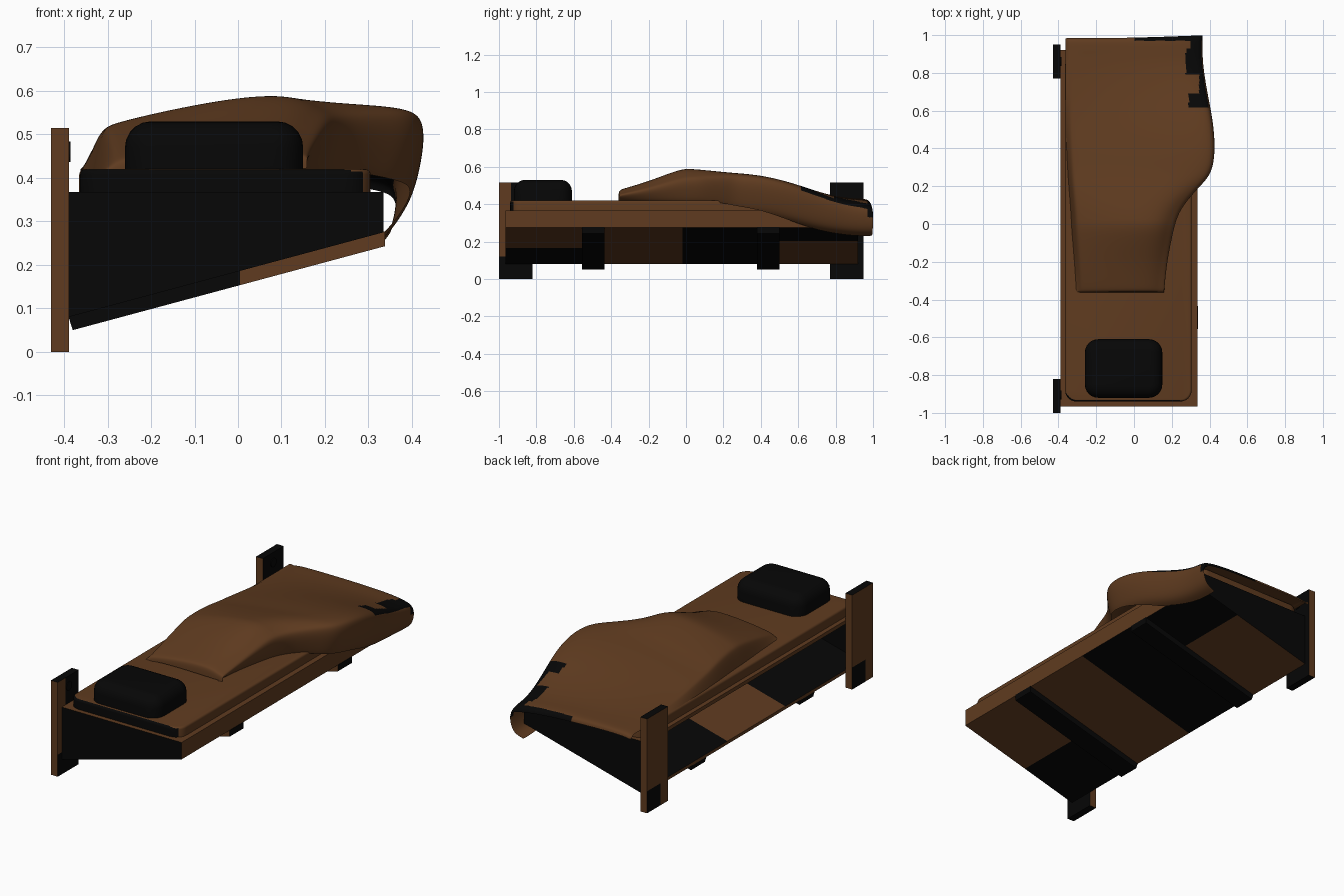
import bpy, bmesh
from mathutils import Vector

if "Cube" in bpy.data.objects:
    bpy.data.objects.remove(bpy.data.objects["Cube"])


def material(name, col):
    m = bpy.data.materials.new(name)
    m.diffuse_color = (*col, 1)
    m.use_nodes = True
    m.node_tree.nodes["Principled BSDF"].inputs["Base Color"].default_value = m.diffuse_color
    return m


BROWN = material("brown", (0.115, 0.044, 0.014))
BLACK = material("black", (0.002, 0.002, 0.002))


def finish(bm, name, rule=None, smooth=False):
    """Turn bmesh into an object; rule(centre, normal) gives 0 brown / 1 black."""
    bmesh.ops.recalc_face_normals(bm, faces=bm.faces)
    for f in bm.faces:
        if rule:
            f.material_index = int(rule(f.calc_center_median(), f.normal))
        f.smooth = smooth
    me = bpy.data.meshes.new(name)
    bm.to_mesh(me)
    bm.free()
    me.materials.append(BROWN)
    me.materials.append(BLACK)
    ob = bpy.data.objects.new(name, me)
    bpy.context.collection.objects.link(ob)
    if smooth:
        bpy.ops.object.select_all(action='DESELECT')
        ob.select_set(True)
        bpy.context.view_layer.objects.active = ob
        bpy.ops.object.shade_smooth_by_angle(angle=0.7)
    return ob


def prism(profile, y0, y1):
    """Extrude an x-z profile along y."""
    bm = bmesh.new()
    f = bm.faces.new([bm.verts.new((x, y0, z)) for x, z in profile])
    r = bmesh.ops.extrude_face_region(bm, geom=[f])
    bmesh.ops.translate(bm, verts=[v for v in r["geom"] if isinstance(v, bmesh.types.BMVert)],
                        vec=(0, y1 - y0, 0))
    return bm


def box(x0, x1, y0, y1, z0, z1):
    return prism([(x0, z0), (x1, z0), (x1, z1), (x0, z1)], y0, y1)


def cut(bm, axis, *values):
    for v in values:
        co, no = Vector(), Vector()
        co[axis], no[axis] = v, 1
        bmesh.ops.bisect_plane(bm, geom=bm.verts[:] + bm.edges[:] + bm.faces[:],
                               plane_co=co, plane_no=no)


def rounded_box(dims, corner, rim):
    """Box with rounded plan corners and a rounded top rim."""
    bm = box(*dims)
    bmesh.ops.bevel(bm, geom=[e for e in bm.edges if abs(e.verts[0].co.z - e.verts[1].co.z) > 0.01],
                    offset=corner, segments=6, profile=0.5, affect='EDGES')
    bmesh.ops.bevel(bm, geom=[e for e in bm.edges if all(v.co.z > dims[5] - 1e-4 for v in e.verts)],
                    offset=rim, segments=5, profile=0.5, affect='EDGES')
    return bm


# wedge frame, open towards the wall: a folded shell plus two end panels
def frame_rule(c, n):
    if abs(n.y) > 0.5:
        return True
    if n.z > 0.5 and c.z < 0.3:
        return c.y < -0.3 or 0.2 < c.y < 0.75
    if n.z < -0.3 and c.z < 0.3:
        if c.y < -0.5:
            return c.x < -0.07
        if c.y < -0.02:
            return False
        return c.y < 0.5 or c.x > 0.07
    return False


wedge = [(-0.39, 0.08), (0.335, 0.275), (0.335, 0.367), (-0.39, 0.367)]
inner = [(-0.39, 0.347), (0.315, 0.347), (0.315, 0.287), (-0.39, 0.097)]
bm = prism(wedge + inner, -0.945, 0.90)
cut(bm, 1, -0.5, -0.3, -0.02, 0.2, 0.38, 0.5, 0.75)
cut(bm, 0, -0.07, 0.07)
finish(bm, "frame_shell", frame_rule)
for name, y in (("front_panel", -0.965), ("back_panel", 0.90)):
    bm = prism(wedge, y, y + 0.02)
    cut(bm, 0, -0.07, 0.07)
    finish(bm, name, frame_rule)

# battens under the frame
for i, y in enumerate((-0.555, 0.38)):
    bm = prism([(-0.39, 0.082), (-0.38, 0.05), (0.338, 0.243), (0.338, 0.277)], y, y + 0.12)
    cut(bm, 0, 0.005)
    finish(bm, f"batten_{i}", lambda c, n: not (n.y < -0.5 and c.x > 0))


# wall posts with bolt heads
def front_post_rule(c, n):
    if n.x > 0.5:
        return c.y > -0.935 or c.z < 0.12
    if n.x < -0.5:
        return c.y > -0.935 and c.z < 0.12
    return abs(n.z) > 0.5


def back_post_rule(c, n):
    if n.x < -0.5:
        return c.y > 0.835 and c.z < 0.12
    return n.x > 0.5 or abs(n.z) > 0.5


for name, y, by, rule in (("front_post", -1.0, -0.905, front_post_rule),
                          ("back_post", 0.77, 0.86, back_post_rule)):
    bm = box(-0.43, -0.389, y, y + 0.18, 0, 0.515)
    cut(bm, 1, y + 0.065)
    cut(bm, 2, 0.12)
    finish(bm, name, rule)
    bpy.ops.mesh.primitive_cylinder_add(vertices=24, radius=0.024, depth=0.006,
                                        location=(-0.388, by, 0.46), rotation=(0, 1.5708, 0))
    bolt = bpy.context.object
    bolt.name = name + "_bolt"
    bolt.data.materials.append(BLACK)

# mattress and pillow
bm = rounded_box((-0.365, 0.305, -0.94, 0.90, 0.36, 0.42), 0.06, 0.012)
finish(bm, "mattress", lambda c, n: n.y < (-0.7 if c.x > 0 else -0.2) and c.z < 0.419, True)
bm = rounded_box((-0.26, 0.15, -0.92, -0.61, 0.415, 0.53), 0.07, 0.06)
finish(bm, "pillow", lambda c, n: True, True)

# blanket: y, left x, right x, left / peak / right shoulder z, right hem z
# (the foot end is left open, its right side curling under the frame)
rows = [(-0.362, -.305, .16, .424, .424, .424, .42),
        (-0.360, -.305, .16, .445, .478, .455, .42),
        (-0.340, -.306, .162, .455, .487, .462, .42),
        (-0.20, -.315, .175, .49, .528, .495, .42),
        (-0.03, -.33, .21, .525, .603, .553, .42),
        (0.03, -.332, .227, .525, .601, .556, .42),
        (0.10, -.337, .26, .522, .593, .558, .42),
        (0.20, -.345, .35, .51, .58, .562, .405),
        (0.27, -.35, .416, .495, .57, .565, .39),
        (0.40, -.357, .432, .478, .556, .556, .37),
        (0.55, -.362, .419, .455, .521, .522, .315),
        (0.70, -.362, .388, .44, .47, .467, .26),
        (0.85, -.362, .364, .43, .43, .418, .235),
        (0.94, -.362, .364, .428, .424, .405, .23),
        (0.978, -.362, .364, .424, .415, .395, .23),
        (0.984, -.362, .364, .405, .39, .37, .235)]
bm = bmesh.new()
grid = []
for y, xl, xr, zl, zp, zr, zb in rows:
    w = xr - xl
    base = min(0.42, zl - 0.004)
    tall = zr - zb
    curl = max(0.0, min(1.0, (y - 0.4) / 0.4))
    pts = [(xl, base), (xl + 0.02, zl - 0.012), (xl + 0.04, zl), (xl + 0.4 * w, (zl + zp) / 2 + 0.005),
           (xl + 0.8 * w, zp), (xr - 0.03, zr), (xr, zr - 0.12 * tall), (xr, zr - 0.45 * tall),
           (xr - 0.02, zb + 0.12 * tall), (xr - 0.03 - 0.045 * curl, zb)]
    yo = 0.015 if y > 0.95 else 0
    grid.append([bm.verts.new((x, y + yo * max(0, x) / 0.36, z)) for x, z in pts])
for a, b in zip(grid, grid[1:]):
    for i in range(len(a) - 1):
        bm.faces.new((a[i], a[i + 1], b[i + 1], b[i]))
blanket = finish(bm, "blanket")
bpy.context.view_layer.objects.active = blanket
sub = blanket.modifiers.new("soften", 'SUBSURF')
sub.levels = sub.render_levels = 4
bpy.ops.object.modifier_apply(modifier=sub.name)
# black worn corner and foot edge
for p in blanket.data.polygons:
    c = p.center
    p.use_smooth = True
    lim = 0.29 if c.y < 0.69 else 0.345 if c.y < 0.79 else 0.275 if c.y < 0.93 else 0.3
    corner = c.x > lim and c.y > 0.62 and abs(p.normal.z) > 0.45 and c.z > 0.33
    foot = c.y > 0.97 and c.x > 0 and c.z > 0.33
    p.material_index = int(corner or foot)
